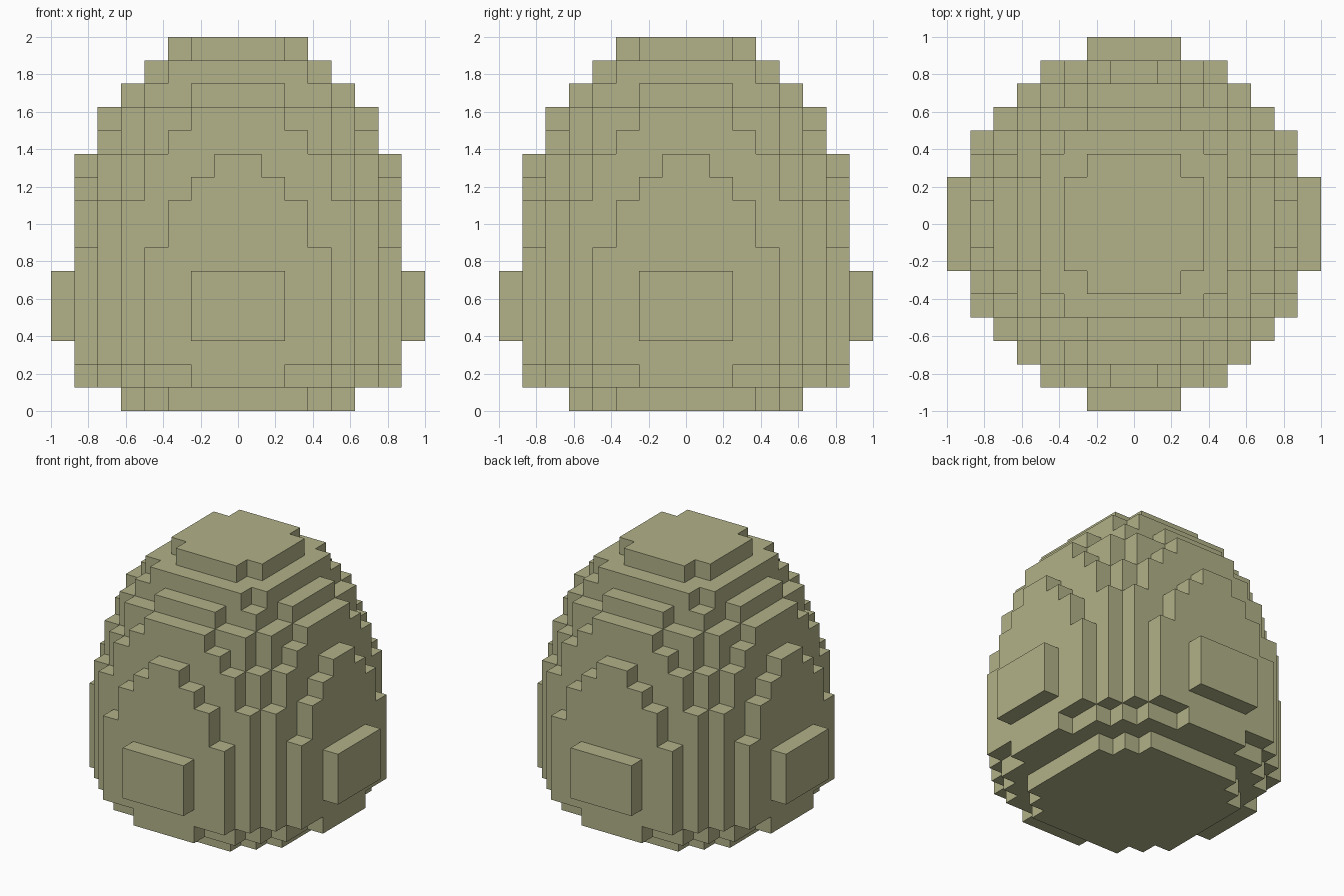
import bpy, bmesh
from mathutils import Vector

cube = bpy.data.objects.get("Cube")
if cube:
    bpy.data.objects.remove(cube, do_unlink=True)

U = 0.125  # edge length of one block

# Half-width of each row of blocks, counted outward from the centre line
BELLY = [7, 7, 7, 7, 6, 5, 4]
KNOBS = [8, 8, 7, 7, 6, 5, 4, 2]   # belly plus a raised panel on each side
SHOULDER = [7, 7, 7, 6, 6, 5, 3]
ROUNDED = [7, 7, 6, 6, 5, 4, 2]

# Layers from the ground up
LAYERS = [
    [5, 5, 5, 4, 3],
    ROUNDED,
    BELLY,
    KNOBS, KNOBS, KNOBS,
    BELLY,
    SHOULDER, SHOULDER,
    ROUNDED,
    [7, 6, 6, 6, 5, 4, 1],
    [6, 6, 6, 5, 4, 3],
    [6, 6, 5, 5, 4, 2],
    [5, 5, 4, 4, 2],
    [4, 4, 4, 3],
    [3, 3, 2],
]


def fold(i):
    """Mirror a block index about the centre line."""
    return i if i >= 0 else -1 - i


def filled(c):
    x, y, z = c
    if not 0 <= z < len(LAYERS):
        return False
    rows = LAYERS[z]
    return fold(y) < len(rows) and fold(x) < rows[fold(y)]


# Outer shell: one square wherever a filled block meets empty space
bm = bmesh.new()
verts = {}


def corner(p):
    if p not in verts:
        verts[p] = bm.verts.new(Vector(p) * U)
    return verts[p]


def add_face(c, axis, side):
    b, d = (axis + 1) % 3, (axis + 2) % 3
    quad = []
    for s, t in ((0, 0), (1, 0), (1, 1), (0, 1)):
        p = list(c)
        p[axis] += side
        p[b] += s
        p[d] += t
        quad.append(corner(tuple(p)))
    bm.faces.new(quad if side else quad[::-1])


for z in range(len(LAYERS)):
    for y in range(-8, 8):
        for x in range(-8, 8):
            if not filled((x, y, z)):
                continue
            for axis in range(3):
                for side in (0, 1):
                    n = [x, y, z]
                    n[axis] += 1 if side else -1
                    if not filled(n):
                        add_face((x, y, z), axis, side)

mesh = bpy.data.meshes.new("block_egg")
bm.to_mesh(mesh)
bm.free()
egg = bpy.data.objects.new("block_egg", mesh)
bpy.context.collection.objects.link(egg)

# Single matte olive colour
mat = bpy.data.materials.new("pale_olive")
mat.use_nodes = True
color = (0.445, 0.445, 0.25, 1.0)
mat.diffuse_color = color
bsdf = mat.node_tree.nodes["Principled BSDF"]
bsdf.inputs["Base Color"].default_value = color
bsdf.inputs["Roughness"].default_value = 0.9
mesh.materials.append(mat)
